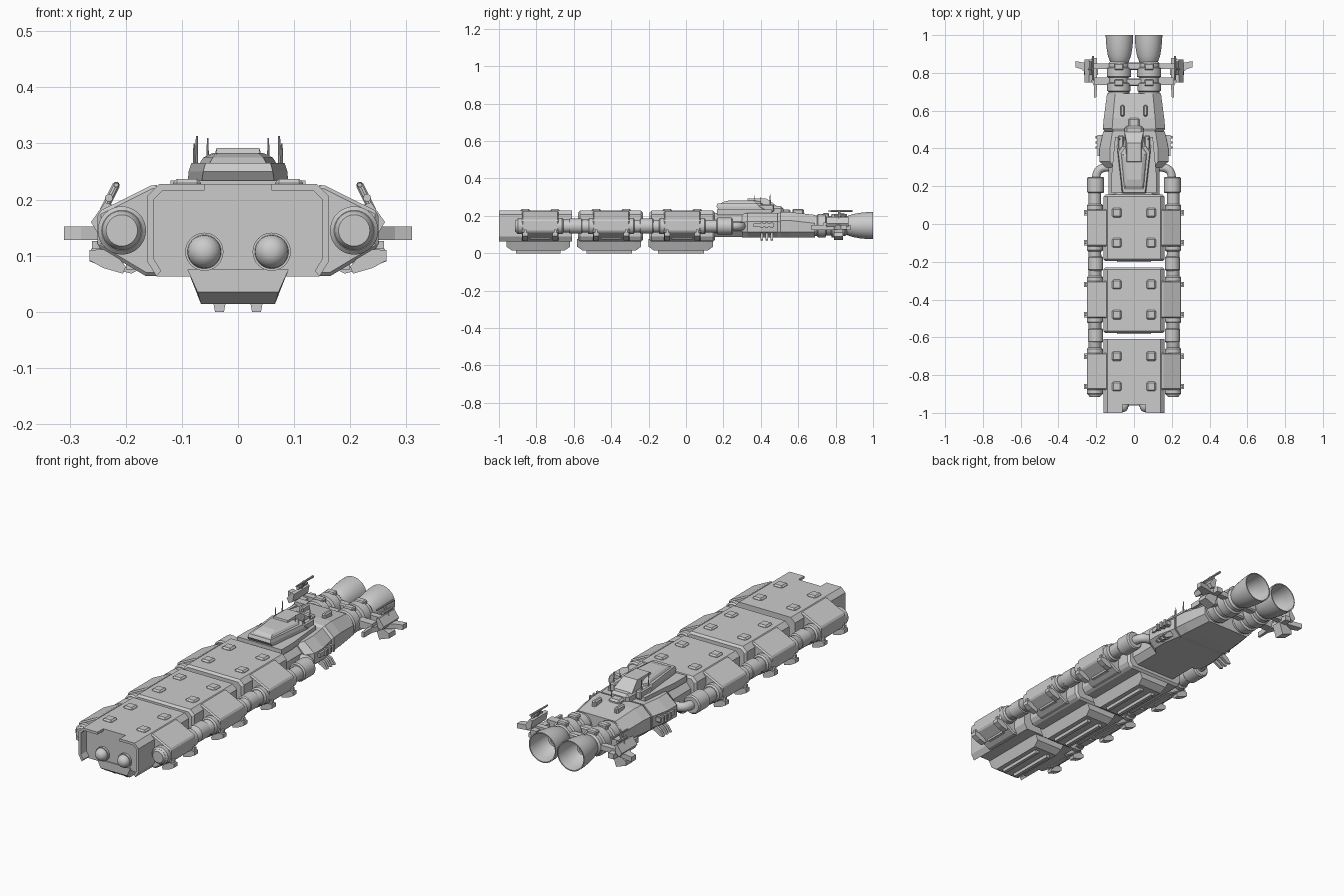
import bpy, bmesh, math
from mathutils import Vector


def finish(bm, name, mirror=False, bevel=0, smooth=False):
    bmesh.ops.recalc_face_normals(bm, faces=bm.faces)
    me = bpy.data.meshes.new(name)
    bm.to_mesh(me)
    bm.free()
    ob = bpy.data.objects.new(name, me)
    bpy.context.collection.objects.link(ob)
    if smooth:
        me.shade_smooth()
        me.set_sharp_from_angle(angle=math.radians(35))
    if bevel:
        m = ob.modifiers.new("bevel", "BEVEL")
        m.width, m.segments = bevel, 1
        m.limit_method, m.angle_limit = "ANGLE", math.radians(55)
    if mirror:
        m = ob.modifiers.new("mirror", "MIRROR")
        m.use_mirror_merge = False
    return ob


def loft(name, sections, **kw):
    """Skin a list of equal-length point rings and cap both ends."""
    bm = bmesh.new()
    rings = [[bm.verts.new(p) for p in s] for s in sections]
    n = len(rings[0])
    for a, b in zip(rings, rings[1:]):
        for i in range(n):
            j = (i + 1) % n
            bm.faces.new((a[i], a[j], b[j], b[i]))
    bm.faces.new(rings[0])
    bm.faces.new(rings[-1])
    return finish(bm, name, **kw)


def sym(half):
    """Complete a half outline (x, z) given top to bottom."""
    return half + [(-x, z) for x, z in reversed(half)]


def along_y(name, stations, **kw):
    return loft(name, [[(x, y, z) for x, z in prof] for y, prof in stations], **kw)


def prism(name, prof, y0, y1, **kw):
    return along_y(name, [(y0, prof), (y1, prof)], **kw)


def box(name, x, y, z, **kw):
    return prism(name, [(x[0], z[0]), (x[1], z[0]), (x[1], z[1]), (x[0], z[1])], *y, **kw)


def plate(name, outline, z0, z1, **kw):
    return loft(name, [[(x, y, z) for x, y in outline] for z in (z0, z1)], **kw)


def lathe(name, cx, cz, prof, seg=32, mirror=True):
    """Turn (y, radius) pairs about a lengthwise axis."""
    t = [2 * math.pi * i / seg for i in range(seg)]
    return along_y(name, [(y, [(cx + r * math.cos(a), cz + r * math.sin(a)) for a in t])
                          for y, r in prof], mirror=mirror, smooth=True)


def rod(name, p, q, r, r2=None):
    p, q = Vector(p), Vector(q)
    rot = (q - p).to_track_quat("Z", "Y")
    ring = lambda c, rad: [c + rot @ Vector((rad * math.cos(k * math.pi / 5),
                                             rad * math.sin(k * math.pi / 5), 0)) for k in range(10)]
    return loft(name, [ring(p, r), ring(q, r2 or r)], mirror=True, smooth=True)


# Cargo modules with keels, side pods, hatches and feet
hull = sym([(0.14, 0.228), (0.162, 0.206), (0.162, 0.09), (0.145, 0.063)])
pod = [(0.14, 0.227), (0.155, 0.225), (0.25, 0.178), (0.25, 0.115), (0.165, 0.064), (0.14, 0.064)]
keel = lambda z, w: sym([(0.09, 0.075), (w, z)])
foot = [(0.2, 0.08), (0.225, 0.112), (0.265, 0.11), (0.265, 0.092), (0.24, 0.078), (0.205, 0.068)]
modules = [(-0.955, -0.61, -0.78), (-0.577, -0.23, -0.40), (-0.195, 0.155, -0.02)]
for i, (y0, y1, yc) in enumerate(modules):
    prism("cargo_hull", hull, y0, y1, bevel=0.01 if i else 0)
    a, b = y0 - 0.005, y1 - 0.01
    along_y("cargo_keel", [(a, keel(0.035, 0.072)), (a + 0.03, keel(0.014, 0.066)),
                           (b - 0.03, keel(0.014, 0.066)), (b, keel(0.035, 0.072))])
    prism("keel_rail", [(0.022, 0.016), (0.044, 0.016), (0.041, 0), (0.025, 0)],
          a + 0.05, b - 0.05, mirror=True)
    prism("pod_casing", pod, yc - 0.098, yc + 0.098, mirror=True, bevel=0.006)
    box("pod_belly_panel", (0.16, 0.2), (yc - 0.055, yc + 0.055), (0.075, 0.11), mirror=True)
    lathe("pod_end_collar", 0.207, 0.145,
          [(yc - 0.125, 0.036), (yc - 0.118, 0.043), (yc + 0.118, 0.043), (yc + 0.125, 0.036)])
    for dy in (-0.08, 0.08):
        box("top_hatch", (0.066, 0.116), (yc + dy - 0.025, yc + dy + 0.025),
            (0.22, 0.237), mirror=True, bevel=0.007)
        prism("pod_foot", foot, yc + dy - 0.014, yc + dy + 0.014, mirror=True)
        box("pod_side_tab", (0.245, 0.26), (yc + dy - 0.007, yc + dy + 0.007),
            (0.112, 0.126), mirror=True)

# Bow hood around the recessed front with two domes
rim = [(0.06, 0.228), (0.14, 0.228), (0.162, 0.206), (0.162, 0.09), (0.145, 0.063),
       (0.137, 0.073), (0.15, 0.094), (0.15, 0.2), (0.134, 0.216), (0.06, 0.216)]
prism("bow_hood", rim, -1.0, -0.95, mirror=True)
dome = [(-0.94, 0.034), (-0.966, 0.034), (-0.966, 0.03)]
dome += [(-0.966 - 0.03 * math.sin(t * math.pi / 12), 0.03 * math.cos(t * math.pi / 12))
         for t in range(1, 6)]
lathe("bow_dome", 0.06, 0.107, dome)

# Side transfer pipe with collars, bending into the command section
lathe("side_pipe", 0.207, 0.145, [(-0.915, 0.028), (-0.905, 0.035), (0.17, 0.033), (0.2, 0.033)], 24)
for y0, y1, r in ((-0.628, -0.552, 0.04), (-0.248, -0.172, 0.04), (0.163, 0.25, 0.045)):
    lathe("pipe_collar", 0.203, 0.145,
          [(y0, r - 0.006), (y0 + 0.006, r), (y1 - 0.006, r), (y1, r - 0.006)])
for s in (-1, 1):
    cu = bpy.data.curves.new("pipe_elbow", "CURVE")
    cu.dimensions, cu.bevel_depth, cu.bevel_resolution = "3D", 0.022, 4
    sp = cu.splines.new("BEZIER")
    sp.bezier_points.add(1)
    for bp, co, h in zip(sp.bezier_points, ((0.2, 0.24), (0.12, 0.3)), ((0, 0.055), (-0.05, 0))):
        bp.co = (s * co[0], co[1], 0.145)
        bp.handle_left = (s * (co[0] - h[0]), co[1] - h[1], 0.145)
        bp.handle_right = (s * (co[0] + h[0]), co[1] + h[1], 0.145)
    bpy.context.collection.objects.link(bpy.data.objects.new("pipe_elbow", cu))

# Command section hull
oct8 = lambda w, zt, zb: sym([(w * 0.7, zt), (w, zt - 0.045), (w, zb + 0.03), (w * 0.8, zb)])
prism("command_neck", oct8(0.135, 0.215, 0.088), 0.155, 0.33)
along_y("command_body", [(0.3, oct8(0.15, 0.21, 0.085)), (0.33, oct8(0.182, 0.215, 0.085)),
                         (0.4, oct8(0.182, 0.215, 0.085)), (0.49, oct8(0.163, 0.215, 0.085))])
along_y("aft_hull", [(0.48, oct8(0.15, 0.205, 0.085)), (0.505, oct8(0.165, 0.22, 0.083)),
                     (0.56, oct8(0.16, 0.22, 0.083)), (0.69, oct8(0.143, 0.205, 0.085))])
plate("bridge_deck", [(-0.12, 0.165), (0.12, 0.165), (0.12, 0.25), (0.1, 0.46), (-0.1, 0.46),
                      (-0.12, 0.25)], 0.205, 0.234)
for y in (0.405, 0.432, 0.459):
    prism("radiator_fin", [(0.15, 0.12), (0.15, 0.09), (0.19, 0.068), (0.205, 0.072), (0.185, 0.1)],
          y - 0.006, y + 0.006, mirror=True)
    box("radiator_slat", (0.15, 0.2), (y - 0.006, y + 0.006), (0.135, 0.165), mirror=True)
box("side_locker", (0.15, 0.192), (0.36, 0.47), (0.14, 0.16), mirror=True)

# Bridge superstructure
tier = lambda yf, yb, wf, wb, z: [(-wf, yf, z), (wf, yf, z), (wb, yb - 0.03, z),
                                  (wb - 0.02, yb, z), (-wb + 0.02, yb, z), (-wb, yb - 0.03, z)]
loft("bridge_base", [tier(0.18, 0.46, 0.066, 0.09, 0.225), tier(0.162, 0.42, 0.062, 0.088, 0.25),
                     tier(0.168, 0.41, 0.058, 0.083, 0.265)])
loft("bridge_roof", [tier(0.178, 0.405, 0.052, 0.07, 0.262), tier(0.2, 0.4, 0.045, 0.062, 0.275),
                     tier(0.235, 0.385, 0.036, 0.045, 0.283)])
loft("bridge_top", [[(x, y, 0.25) for x, y in ((-.044, .32), (.044, .32), (.05, .49), (-.05, .49))],
                    [(x, y, 0.292) for x, y in ((-.038, .33), (.038, .33), (.038, .43), (-.038, .43))]])
box("dorsal_spine", (-0.05, 0.05), (0.42, 0.52), (0.2, 0.252), bevel=0.012)
box("dorsal_tail", (-0.03, 0.03), (0.5, 0.56), (0.2, 0.235), bevel=0.008)
box("antenna_mount", (0.055, 0.085), (0.38, 0.47), (0.22, 0.262), mirror=True, bevel=0.006)
rod("antenna_tall", (0.076, 0.45, 0.24), (0.073, 0.45, 0.313), 0.005, 0.002)
rod("antenna_short", (0.054, 0.365, 0.25), (0.054, 0.365, 0.31), 0.0025, 0.0015)
rod("antenna_rear", (0.078, 0.40, 0.25), (0.078, 0.40, 0.3), 0.003, 0.0015)
box("aft_vent", (0.05, 0.072), (0.57, 0.63), (0.2, 0.238), mirror=True, bevel=0.006)

# Twin engines
lathe("engine_body", 0.08, 0.147,
      [(0.66, 0.055), (0.7, 0.055), (0.705, 0.062), (0.745, 0.062), (0.75, 0.052), (0.775, 0.052),
       (0.78, 0.064), (0.825, 0.064), (0.83, 0.055), (0.85, 0.055), (0.87, 0.04)])
for y in (0.75, 0.835):
    box("engine_bridge", (-0.05, 0.05), (y - 0.02, y + 0.02), (0.12, 0.175), bevel=0.006)
    box("engine_clamp", (0.055, 0.105), (y - 0.02, y + 0.015), (0.18, 0.215), mirror=True, bevel=0.005)
lathe("engine_bell", 0.077, 0.148,
      [(0.845, 0.04), (0.86, 0.05), (0.89, 0.061), (0.93, 0.068), (0.97, 0.072), (1.0, 0.073),
       (1.0, 0.068), (0.96, 0.065), (0.91, 0.056), (0.885, 0.042), (0.885, 0.03), (0.915, 0.026),
       (0.915, 0.014), (0.9, 0.01)], 40)

# Stabiliser wings, pylons and gun arms
box("wing_pylon", (0.12, 0.21), (0.735, 0.775), (0.13, 0.165), mirror=True)
box("wing_pylon_rear", (0.12, 0.22), (0.82, 0.85), (0.135, 0.16), mirror=True)
plate("wing_blade", [(0.195, 0.79), (0.24, 0.79), (0.28, 0.82), (0.31, 0.83), (0.31, 0.862),
                     (0.24, 0.85), (0.195, 0.85)], 0.128, 0.152, mirror=True)
plate("wing_spar", [(0.2, 0.67), (0.212, 0.67), (0.212, 0.73), (0.225, 0.76), (0.225, 0.88),
                    (0.195, 0.88), (0.195, 0.74)], 0.125, 0.15, mirror=True)
prism("wing_upright", [(0.25, 0.14), (0.262, 0.16), (0.237, 0.195), (0.222, 0.19), (0.23, 0.15)],
      0.75, 0.87, mirror=True)
prism("ventral_fin", [(0.19, 0.13), (0.225, 0.13), (0.262, 0.112), (0.265, 0.09), (0.21, 0.07)],
      0.79, 0.84, mirror=True)
rod("gun_arm", (0.24, 0.82, 0.18), (0.217, 0.82, 0.226), 0.007)
rod("gun_barrel", (0.217, 0.89, 0.226), (0.217, 0.76, 0.226), 0.006, 0.004)
rod("gun_lower_barrel", (0.23, 0.86, 0.203), (0.23, 0.79, 0.203), 0.007)
